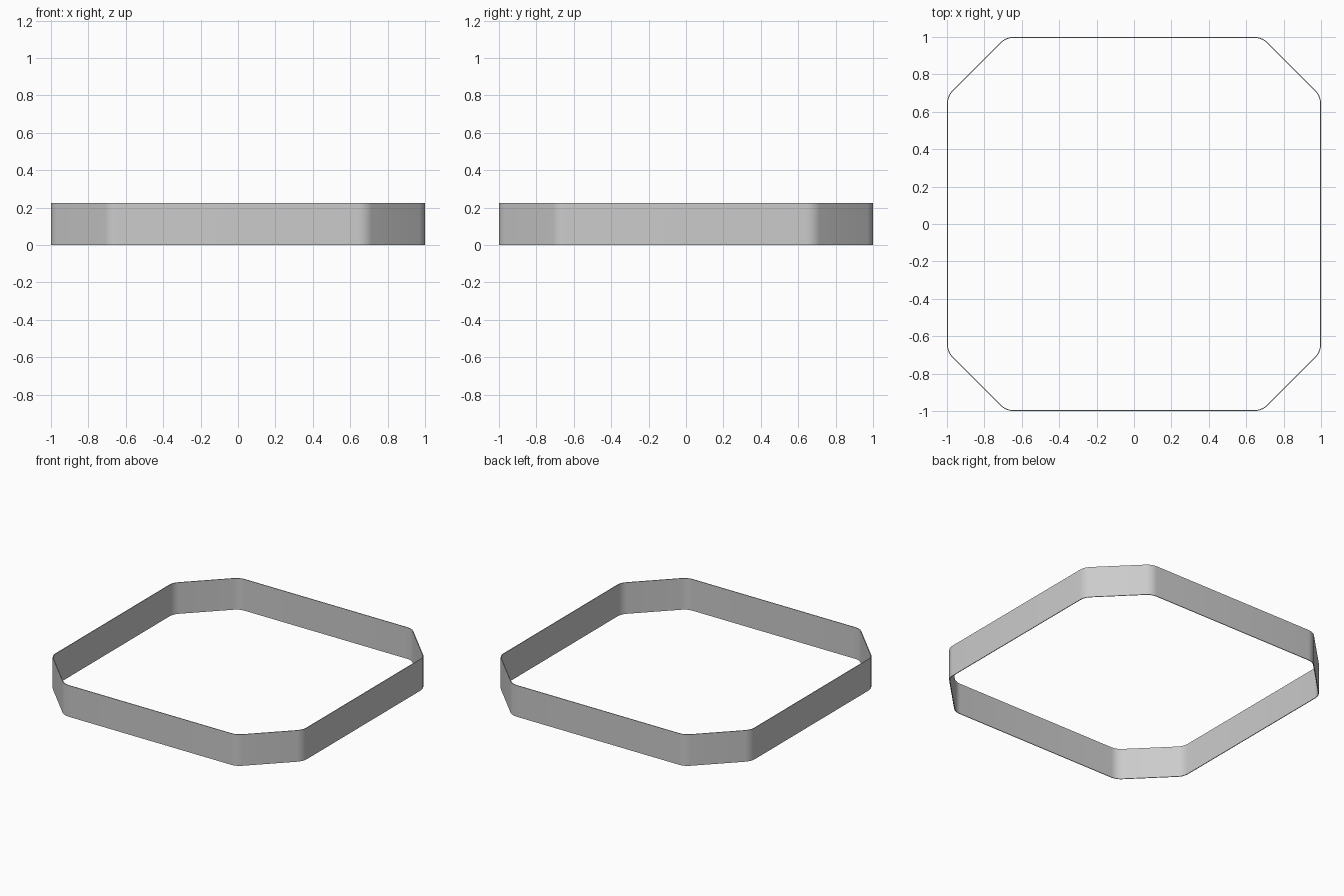
import bpy, bmesh
from math import sin, cos, pi

cube = bpy.data.objects.get("Cube")
if cube:
    bpy.data.objects.remove(cube, do_unlink=True)

HEIGHT, WALL, RADIUS, STEPS = 0.225, 0.005, 0.1, 6
NEAR, FAR = 0.644, 1 - RADIUS      # corner arc centres


def outline(radius):
    """Square with chamfered, rounded corners, counter-clockwise."""
    points = []
    for quarter in range(4):
        c, s = cos(quarter * pi / 2), sin(quarter * pi / 2)
        for cx, cy, start in ((FAR, NEAR, 0), (NEAR, FAR, pi / 4)):
            for i in range(STEPS + 1):
                a = start + pi / 4 * i / STEPS
                x, y = cx + radius * cos(a), cy + radius * sin(a)
                points.append((x * c - y * s, x * s + y * c))
    return points


# Plain grey
grey = bpy.data.materials.new("light grey")
grey.use_nodes = True
colour = (0.6, 0.6, 0.6, 1)
grey.diffuse_color = colour
grey.node_tree.nodes["Principled BSDF"].inputs["Base Color"].default_value = colour

# Thin upright band: outer wall, top rim, inner wall, bottom rim
bm = bmesh.new()
loops = [[bm.verts.new((x, y, z)) for x, y in outline(r)]
         for r, z in ((RADIUS, 0), (RADIUS, HEIGHT),
                      (RADIUS - WALL, HEIGHT), (RADIUS - WALL, 0))]
for k in range(4):
    low, high = loops[k], loops[(k + 1) % 4]
    for i in range(len(low)):
        j = (i + 1) % len(low)
        bm.faces.new((low[i], low[j], high[j], high[i]))
bmesh.ops.recalc_face_normals(bm, faces=bm.faces[:])

mesh = bpy.data.meshes.new("band")
bm.to_mesh(mesh)
bm.free()
mesh.materials.append(grey)
band = bpy.data.objects.new("band", mesh)
bpy.context.collection.objects.link(band)

# Soft corners, crisp rims
bpy.ops.object.select_all(action="DESELECT")
band.select_set(True)
bpy.context.view_layer.objects.active = band
bpy.ops.object.shade_smooth_by_angle()
